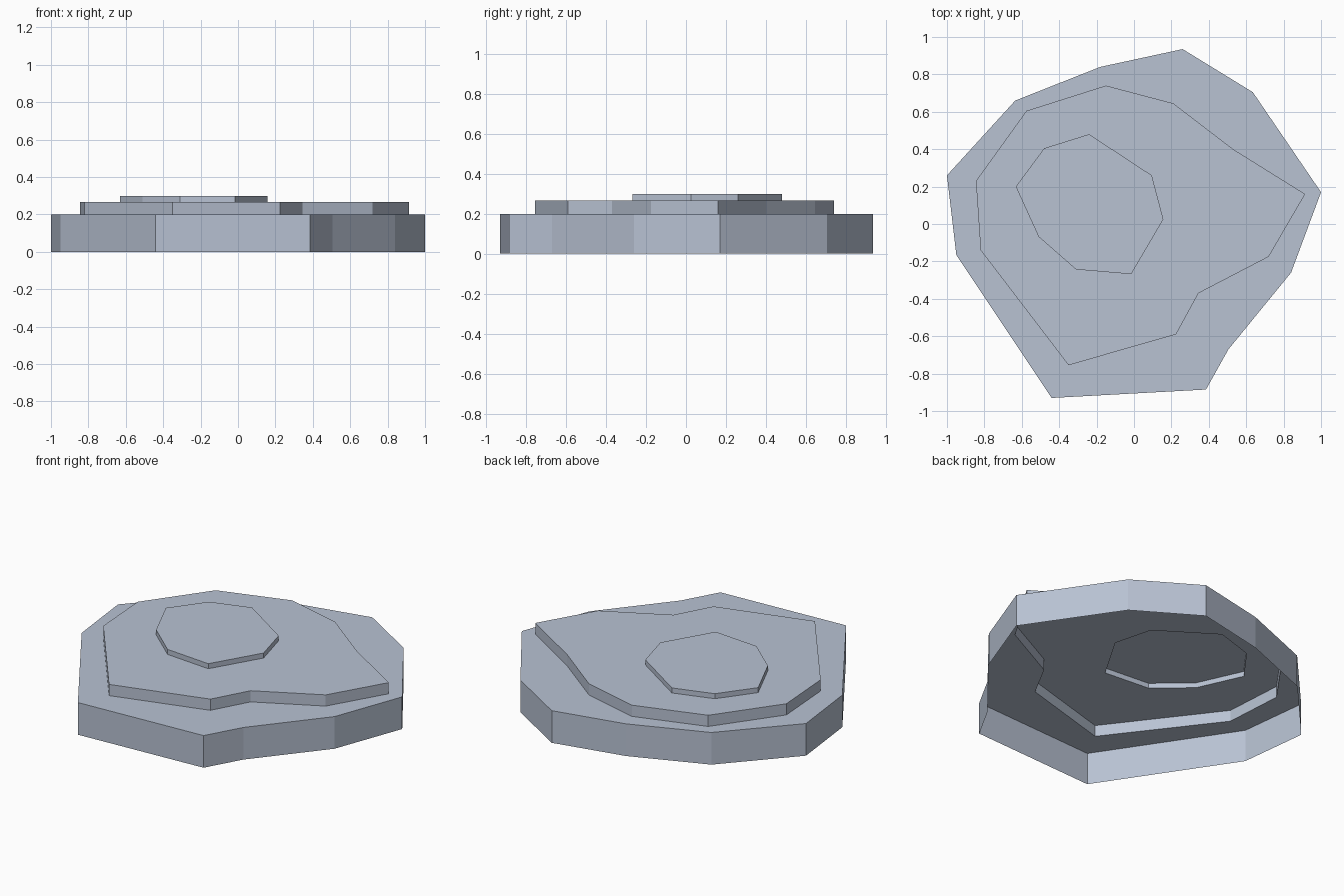
import bpy, bmesh

if "Cube" in bpy.data.objects:
    bpy.data.objects.remove(bpy.data.objects["Cube"])

# One stone grey for the whole model
stone = bpy.data.materials.new("blue_grey_stone")
stone.diffuse_color = (0.48, 0.54, 0.65, 1)
stone.use_nodes = True
stone.node_tree.nodes["Principled BSDF"].inputs["Base Color"].default_value = stone.diffuse_color

# Outlines of the three terraces, counter-clockwise
BASE = [(1, .17), (.635, .705), (.26, .935), (-.18, .84), (-.635, .66), (-1, .26),
        (-.95, -.165), (-.44, -.93), (.385, -.885), (.505, -.67), (.84, -.26)]
MIDDLE = [(.915, .16), (.53, .40), (.21, .645), (-.15, .74), (-.575, .605), (-.845, .23),
          (-.82, -.14), (-.35, -.755), (.225, -.59), (.345, -.37), (.72, -.175)]
TOP = [(.157, .025), (.095, .26), (-.24, .48), (-.48, .405), (-.632, .2),
       (-.51, -.068), (-.31, -.243), (-.015, -.268)]


def tier(name, outline, z0, z1, hole=None):
    """Open-bottomed step: side walls plus a flat top, cut out under the next step."""
    bm = bmesh.new()

    def ring(points, z):
        return [bm.verts.new((x, y, z)) for x, y in points]

    low, high = ring(outline, z0), ring(outline, z1)
    n = len(outline)
    for i in range(n):
        j = (i + 1) % n
        bm.faces.new((low[i], low[j], high[j], high[i]))
    if hole:
        inner = ring(hole, z1)
        edges = [bm.edges.get((high[i], high[(i + 1) % n])) for i in range(n)]
        edges += [bm.edges.new((inner[i - 1], inner[i])) for i in range(len(inner))]
        made = bmesh.ops.triangle_fill(bm, edges=edges, use_beauty=True, normal=(0, 0, 1))
        for f in made["geom"]:
            if isinstance(f, bmesh.types.BMFace):
                f.normal_update()
                if f.normal.z < 0:
                    f.normal_flip()
    else:
        bm.faces.new(high)
    mesh = bpy.data.meshes.new(name)
    bm.to_mesh(mesh)
    bm.free()
    mesh.materials.append(stone)
    obj = bpy.data.objects.new(name, mesh)
    bpy.context.collection.objects.link(obj)


tier("base_terrace", BASE, 0, .198, MIDDLE)
tier("middle_terrace", MIDDLE, .198, .267, TOP)
tier("top_terrace", TOP, .267, .298)
